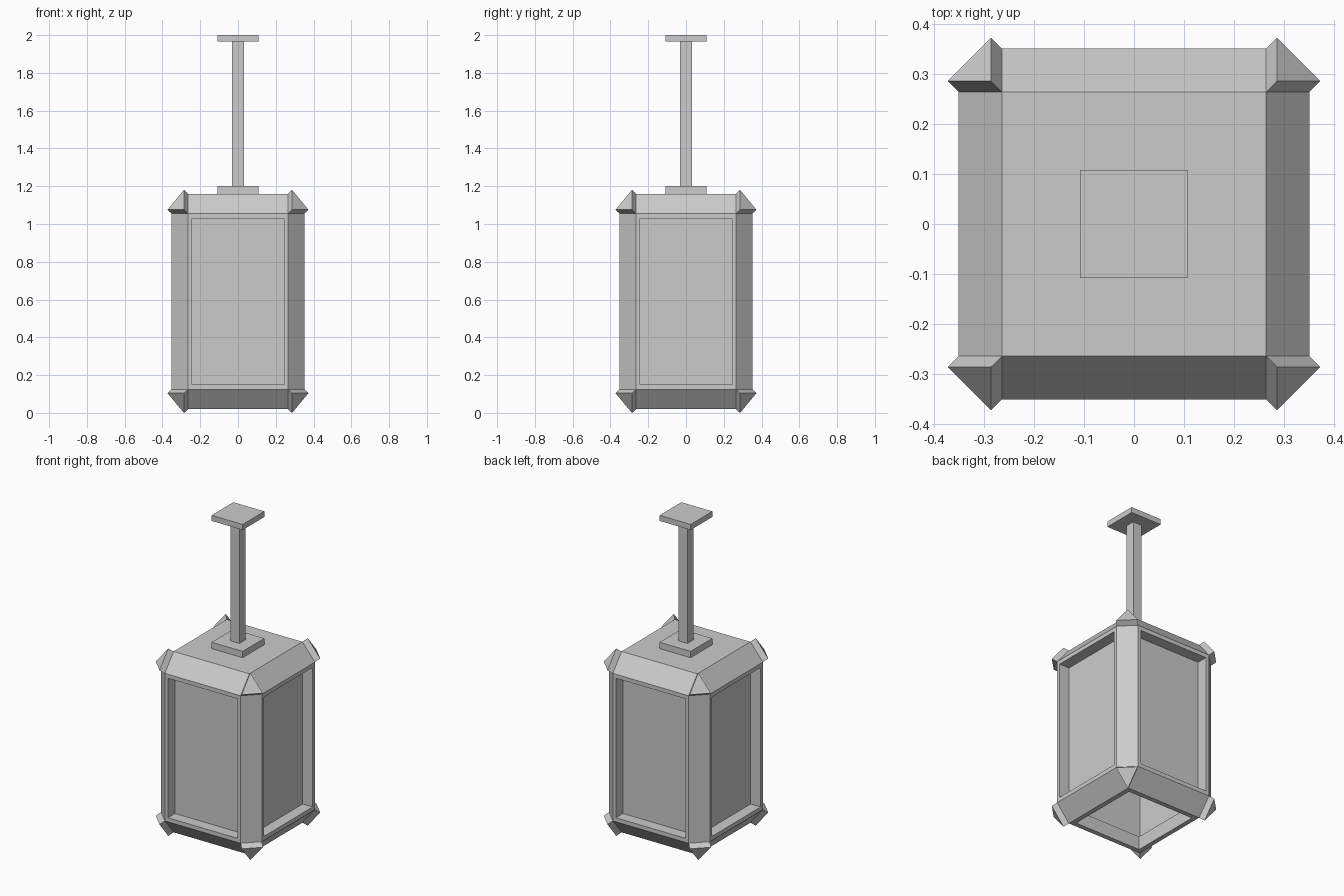
import bpy, bmesh
from mathutils import Vector

if "Cube" in bpy.data.objects:
    bpy.data.objects.remove(bpy.data.objects["Cube"])

MID_Z, STRETCH = 0.59, 0.105 / 0.087   # body centre, vertical stretch of the chamfers


def finish(bm, name):
    mesh = bpy.data.meshes.new(name)
    bm.to_mesh(mesh)
    bm.free()
    ob = bpy.data.objects.new(name, mesh)
    bpy.context.collection.objects.link(ob)
    return ob


def box_bm(half, z0, z1):
    bm = bmesh.new()
    bmesh.ops.create_cube(bm, size=2)
    bmesh.ops.scale(bm, vec=(half, half, (z1 - z0) / 2), verts=bm.verts)
    bmesh.ops.translate(bm, vec=(0, 0, (z0 + z1) / 2), verts=bm.verts)
    bm.normal_update()
    return bm


def extrude(bm, faces, move):
    new = bmesh.ops.extrude_discrete_faces(bm, faces=faces)["faces"]
    bm.normal_update()
    for f in new:
        bmesh.ops.translate(bm, vec=move(f), verts=f.verts[:])
    return new


def outward(f):
    c = f.calc_center_median()
    return Vector([(d if v > 0 else -d) for v, d in zip(c, (0.022, 0.022, 0.017))])


# Lantern frame: chamfered box with raised corner caps and recessed windows
h = 0.57 / STRETCH
bm = box_bm(0.351, -h, h)
bmesh.ops.bevel(bm, geom=bm.edges[:], offset=0.087, offset_type='OFFSET',
                segments=1, profile=0.5, affect='EDGES')
bm.normal_update()

# Corner caps
extrude(bm, [f for f in bm.faces if len(f.verts) == 3], outward)

# Window openings on four sides and the underside
windows = [f for f in bm.faces
           if max(abs(c) for c in f.normal) > 0.99 and f.normal.z < 0.5]
for f in windows:
    bmesh.ops.inset_individual(bm, faces=[f],
                               thickness=0.042 if f.normal.z < -0.5 else 0.03)
openings = extrude(bm, windows, lambda f: f.normal * -0.07)
bmesh.ops.delete(bm, geom=openings, context='FACES_ONLY')
bmesh.ops.scale(bm, vec=(1, 1, STRETCH), verts=bm.verts)
bmesh.ops.translate(bm, vec=(0, 0, MID_Z), verts=bm.verts)
finish(bm, "lantern_frame")

# Window panes: inner box, open underneath
bm = box_bm(0.281, 0.105, 1.08)
floor = [f for f in bm.faces if f.normal.z < -0.5]
bmesh.ops.inset_individual(bm, faces=floor, thickness=0.06)
bmesh.ops.delete(bm, geom=floor, context='FACES_ONLY')
finish(bm, "window_panes")

# Hanging rod with square mounting plates
for name, half, z0, z1 in (("lower_plate", 0.108, 1.16, 1.2),
                           ("hanging_rod", 0.031, 1.2, 1.965),
                           ("ceiling_plate", 0.108, 1.965, 2.0)):
    finish(box_bm(half, z0, z1), name)
